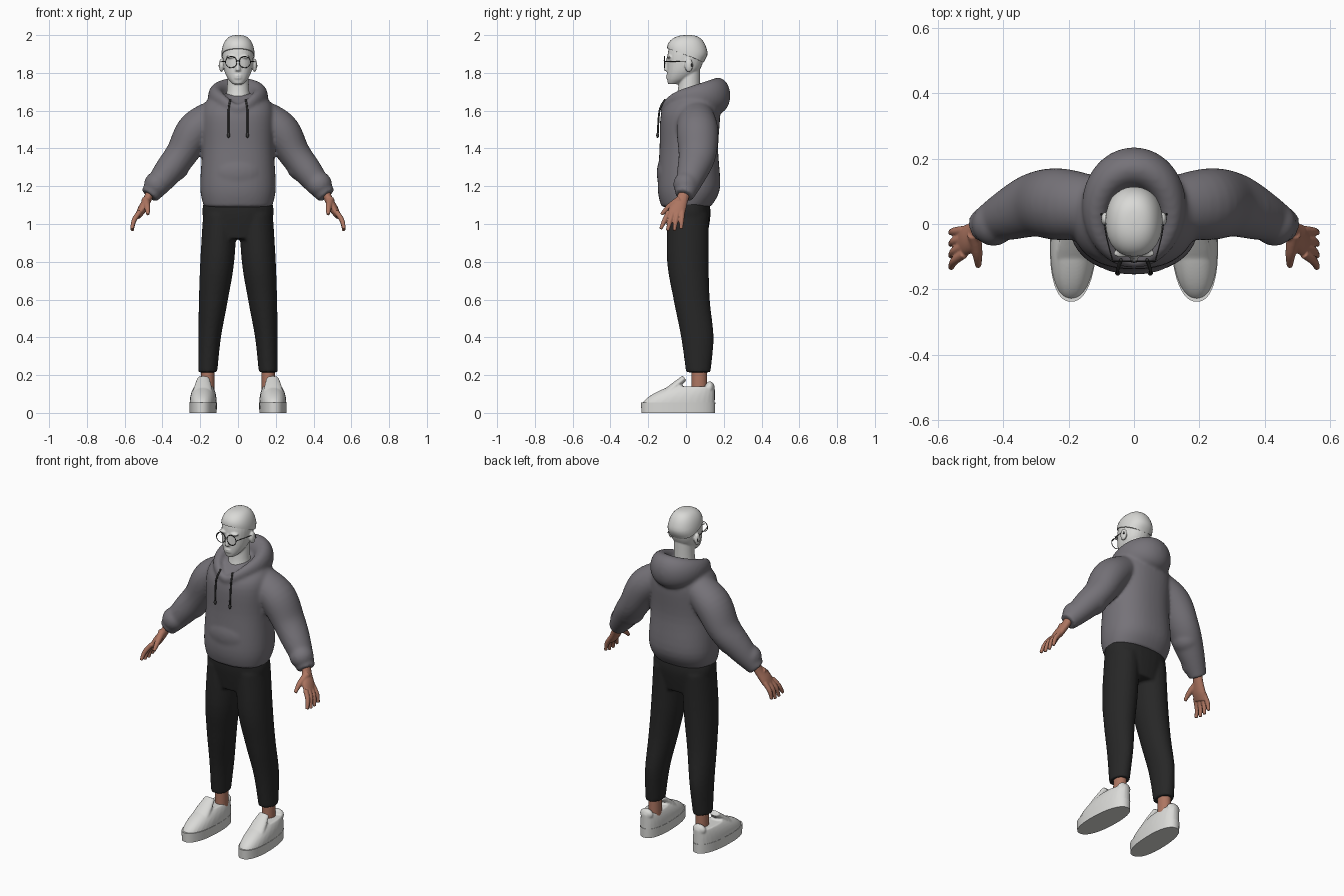
import bpy, bmesh, math
from mathutils import Vector, Matrix

cube = bpy.data.objects.get("Cube")
if cube:
    bpy.data.objects.remove(cube, do_unlink=True)


def material(name, red, green, blue):
    mat = bpy.data.materials.new(name)
    mat.use_nodes = True
    colour = (red, green, blue, 1)
    mat.diffuse_color = colour
    shader = next(node for node in mat.node_tree.nodes if node.type == "BSDF_PRINCIPLED")
    shader.inputs["Base Color"].default_value = colour
    return mat


PALE = material("pale_grey", .7, .7, .68)
GREY = material("hoodie_grey", .18, .17, .19)
BLACK = material("trouser_black", .02, .02, .02)
SKIN = material("skin", .42, .18, .12)
DARK = material("dark_trim", .04, .04, .04)
SIDES = (("left", 1), ("right", -1))
ACROSS, DEPTH, UP = Vector((1, 0, 0)), Vector((0, 1, 0)), Vector((0, 0, 1))


def along(values, t):
    """Smooth Catmull-Rom sample of a list of numbers or vectors."""
    last = len(values) - 1
    start = min(int(t * last), last - 1)
    t = t * last - start
    before, here, there = values[max(start - 1, 0)], values[start], values[start + 1]
    after = values[min(start + 2, last)]
    leave, arrive = (there - before) / 2, (after - here) / 2
    ease = t * t * (3 - 2 * t)
    return (here + (there - here) * ease + leave * (t * (1 - t) * (1 - t))
            - arrive * (t * t * (1 - t)))


def skin(bm, stations, ref=None, sides=28, power=2, closed=False):
    """Join rings at (centre, radius, radius): level ones, or across the path if ref is given."""
    rings, count = [], len(stations)
    for index, (centre, wide, deep) in enumerate(stations):
        u, v = ACROSS, DEPTH
        if ref:
            ahead = stations[(index + 1) % count if closed else min(index + 1, count - 1)][0]
            behind = stations[index - 1 if closed else max(index - 1, 0)][0]
            tangent = (ahead - behind).normalized()
            u = (ref - tangent * ref.dot(tangent)).normalized()
            v = tangent.cross(u)
        ring = []
        for step in range(sides):
            angle = math.tau * step / sides
            c, s = [math.copysign(abs(w) ** (2 / power), w) for w in (math.cos(angle), math.sin(angle))]
            ring.append(bm.verts.new(centre + u * c * wide + v * s * deep))
        rings.append(ring)
    pairs = list(zip(rings, rings[1:]))
    if closed:
        pairs.append((rings[-1], rings[0]))
    else:
        bm.faces.new(rings[0])
        bm.faces.new(rings[-1])
    for low, high in pairs:
        for step in range(sides):
            after = (step + 1) % sides
            bm.faces.new((low[step], low[after], high[after], high[step]))


def limb(bm, path, wide, deep=None, side=1, ref=None, steps=24, **shape):
    """Sweep along a smooth path with radii sampled from short lists."""
    points = [Vector((x * side, y, z)) for x, y, z in path]
    deep = deep or wide
    skin(bm, [(along(points, i / steps), along(wide, i / steps), along(deep, i / steps))
              for i in range(steps + 1)], ref, **shape)


def trunk(bm, rows, **shape):
    """Level sweep from rows of height, front, back and half width."""
    limb(bm, [(0, (front + back) / 2, z) for z, front, back, half in rows],
         [row[-1] for row in rows], [(back - front) / 2 for z, front, back, half in rows], **shape)


def ball(bm, centre, radii, side=1):
    x, y, z = centre
    bmesh.ops.create_uvsphere(bm, u_segments=20, v_segments=12, radius=1,
                              matrix=Matrix.Translation((x * side, y, z)) @ Matrix.Diagonal((*radii, 1)))


def finish(name, bm, mat, voxel=0, soften=2):
    """Make the object; a voxel size fuses overlapping pieces into one soft skin."""
    bmesh.ops.recalc_face_normals(bm, faces=bm.faces)
    mesh = bpy.data.meshes.new(name)
    bm.to_mesh(mesh)
    bm.free()
    mesh.materials.append(mat)
    ob = bpy.data.objects.new(name, mesh)
    bpy.context.collection.objects.link(ob)
    if voxel:
        fuse = ob.modifiers.new("Fuse", "REMESH")
        fuse.mode, fuse.voxel_size, fuse.use_smooth_shade = "VOXEL", voxel, True
        smooth = ob.modifiers.new("Soften", "SMOOTH")
        smooth.iterations = soften
    else:
        bpy.ops.object.select_all(action="DESELECT")
        ob.select_set(True)
        bpy.context.view_layer.objects.active = ob
        bpy.ops.object.shade_smooth_by_angle(angle=math.radians(40))


# Hoodie: body, front pocket and sleeves with gathered folds
hoodie = bmesh.new()
trunk(hoodie, [(1.09, -.13, .13, .18), (1.19, -.15, .18, .2), (1.4, -.14, .17, .19),
               (1.59, -.13, .18, .19), (1.67, -.06, .15, .15), (1.69, -.02, .12, .09)],
      sides=40, power=2.3)
ball(hoodie, (0, -.11, 1.27), (.12, .045, .09))
for name, side in SIDES:
    limb(hoodie, [(.1, .05, 1.59), (.22, .06, 1.5), (.3, .06, 1.37), (.38, .03, 1.265), (.47, -.01, 1.15)],
         (.09, .11, .1, .08, .05), (.08, .1, .085, .075, .05), side, DEPTH)
    for x, y, z, size in ((.34, .05, 1.31, .085), (.43, 0, 1.21, .068)):
        ball(hoodie, (x, y, z), (size, size, size), side)

# Lowered hood: a ring round the neck, fat behind and dipping to a thin V at the throat
hood = []
for i in range(48):
    angle = math.tau * i / 48
    back = (1 + math.cos(angle)) / 2
    centre = Vector((.115 * math.sin(angle), .285 * back - .115, 1.66 + .02 * back - .05 * (1 - back) ** 8))
    hood.append((centre, .025 + .07 * back, .02 + .045 * back))
skin(hoodie, hood, UP, closed=True)
finish("hoodie", hoodie, GREY, .009, 7)

# Drawstrings with knotted ends
for name, side in SIDES:
    string = bmesh.new()
    limb(string, [(.04, -.11, 1.66), (.05, -.14, 1.6), (.05, -.15, 1.47)], (.005, .005),
         side=side, ref=DEPTH, sides=10)
    ball(string, (.05, -.15, 1.47), (.008, .008, .014), side)
    finish(name + "_drawstring", string, DARK)

# Trousers
trousers = bmesh.new()
trunk(trousers, [(1.13, -.11, .12, .178), (1.05, -.11, .13, .188), (.92, -.09, .11, .15)], power=2.3)
for name, side in SIDES:
    limb(trousers, [(.095, .01, 1.05), (.11, .01, .8), (.13, .03, .6), (.15, .06, .4), (.16, .065, .215)],
         (.09, .09, .077, .06, .05), (.11, .11, .096, .086, .065), side)
finish("trousers", trousers, BLACK, .009, 4)

# Head: neck, skull and jaw, nose, lips, brows and ears
head = bmesh.new()
limb(head, [(0, 0, 1.6), (0, .015, 1.7), (0, .02, 1.83)], (.08, .06, .055))
trunk(head, [(1.74, -.095, -.04, .027), (1.77, -.1, .02, .054), (1.82, -.1, .075, .075),
             (1.9, -.097, .1, .082), (1.95, -.08, .1, .07), (1.98, -.03, .05, .03)], power=2.2)
limb(head, [(0, -.095, 1.88), (0, -.107, 1.81)], (.008, .013), ref=DEPTH, sides=14)
for height in (1.785, 1.773):
    ball(head, (0, -.097, height), (.022, .009, .006))
for name, side in SIDES:
    ball(head, (.036, -.09, 1.885), (.028, .013, .008), side)
    ball(head, (.088, .015, 1.84), (.013, .022, .036), side)
finish("head", head, PALE, .005)

# Hair: a flattened dome, its lower edge falling and tucking in toward the back
hair = bmesh.new()
dome = []
for i in range(13):
    angle = math.pi / 2 * i / 12.1
    size = math.cos(angle) ** .7
    dome.append((Vector((0, .01, 1.895 + .105 * math.sin(angle))), .088 * size, .11 * size))
skin(hair, dome, power=2.2)
for vert in hair.verts:
    vert.co.z -= 3.3 * vert.co.y * (2 - vert.co.z)
    if vert.co.y > 0:
        vert.co.y *= 1 - 5 * max(0, 1.9 - vert.co.z)
finish("hair", hair, PALE)

# Round spectacles: thin rims, temples and bridge
glasses = bmesh.new()
for name, side in SIDES:
    rim = []
    for i in range(40):
        angle = math.tau * i / 40
        centre = Vector((side * .036 + .03 * math.cos(angle), -.114, 1.857 + .03 * math.sin(angle)))
        rim.append((centre, .002, .002))
    skin(glasses, rim, DEPTH, sides=8, closed=True)
    limb(glasses, [(.066, -.11, 1.86), (.084, -.04, 1.86), (.093, .02, 1.855), (.1, .03, 1.835)],
         (.002, .002, .004), side=side, ref=ACROSS, sides=8)
limb(glasses, [(-.01, -.115, 1.86), (0, -.117, 1.865), (.01, -.115, 1.86)], (.002, .002), ref=UP, sides=8)
finish("spectacles", glasses, DARK)

for name, side in SIDES:
    # Hand: palm, four fanned fingers and thumb
    hand = bmesh.new()
    limb(hand, [(.455, 0, 1.19), (.48, -.02, 1.13), (.507, -.045, 1.08), (.53, -.06, 1.04)],
         (.028, .032, .045, .042), (.024, .022, .023, .016), side, DEPTH)
    for finger in (-1.5, -.5, .5, 1.5):
        limb(hand, [(.52, -.055 + .024 * finger, 1.065), (.55, -.068 + .03 * finger, 1.02),
                    (.561, -.08 + .036 * finger, .96 + .009 * abs(finger))],
             (.014, .013, .009), side=side, ref=DEPTH, sides=14)
    limb(hand, [(.49, -.03, 1.13), (.48, -.09, 1.09), (.477, -.13, 1.05)], (.022, .016, .009),
         side=side, ref=UP, sides=14)
    finish(name + "_hand", hand, SKIN, .004)

    # Ankle
    ankle = bmesh.new()
    limb(ankle, [(.16, .07, .09), (.16, .07, .25)], (.035, .035), (.042, .04), side)
    finish(name + "_ankle", ankle, SKIN)

    # Shoe: upper whose front slopes back as it rises, slanted tongue, heel tab and flat sole
    upper = bmesh.new()
    trunk(upper, [(.03 + .11 * t, -.236 + .15 * t * t, .153, .071 - .022 * t ** 3)
                  for t in (i / 8 for i in range(9))], power=2.3)
    limb(upper, [(0, -.13, .08), (0, -.07, .132), (0, -.008, .185)], (.055, .048, .032), (.025, .022, .016),
         ref=ACROSS)
    ball(upper, (0, .126, .135), (.042, .024, .032))
    sole = bmesh.new()
    trunk(sole, [(0, -.236, .154, .071), (.055, -.238, .155, .072)], sides=48, power=2.3)
    for part, shape, voxel in (("upper", upper, .006), ("sole", sole, 0)):
        for vert in shape.verts:
            vert.co.x += side * (.183 - .04 * vert.co.y)
        finish(name + "_shoe_" + part, shape, PALE, voxel)
